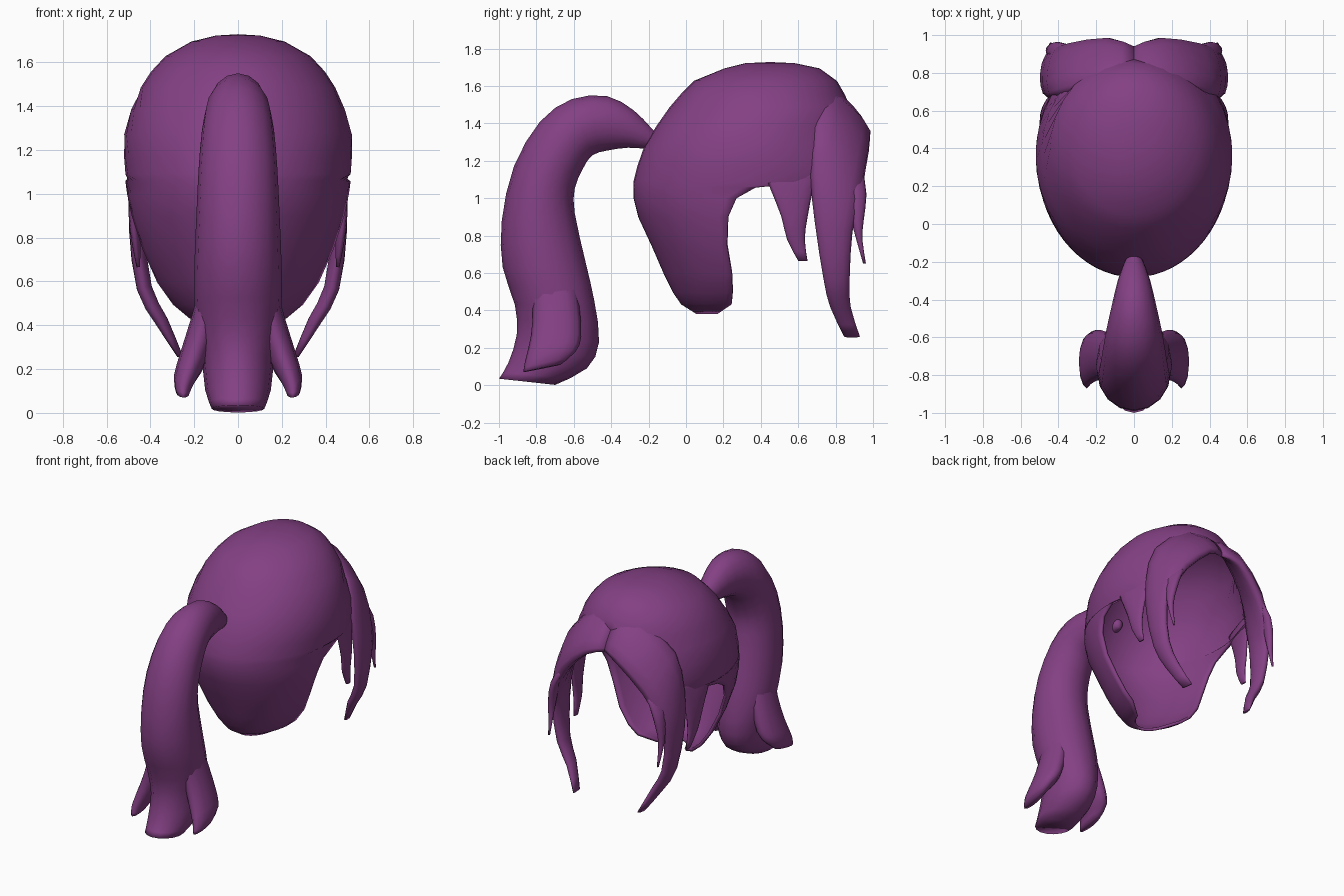
import bpy, bmesh, math
from mathutils import Vector

if "Cube" in bpy.data.objects:
    bpy.data.objects.remove(bpy.data.objects["Cube"])

purple = bpy.data.materials.new("purple hair")
purple.diffuse_color = (0.23, 0.052, 0.23, 1)
purple.use_nodes = True
purple.node_tree.nodes["Principled BSDF"].inputs["Base Color"].default_value = purple.diffuse_color


def finish(bm, name, mirror=False, shell=0):
    bmesh.ops.recalc_face_normals(bm, faces=bm.faces)
    me = bpy.data.meshes.new(name)
    bm.to_mesh(me)
    bm.free()
    me.materials.append(purple)
    for p in me.polygons:
        p.use_smooth = True
    ob = bpy.data.objects.new(name, me)
    bpy.context.collection.objects.link(ob)
    if shell:
        m = ob.modifiers.new("shell", 'SOLIDIFY')
        m.thickness, m.offset = shell, 0
    if mirror:
        m = ob.modifiers.new("mirror", 'MIRROR')
        m.use_mirror_merge = False
    return ob


def spline(vals, sub=2):
    """Catmull-Rom through a list of Vectors."""
    out = []
    for i in range(len(vals) - 1):
        a, b, c, d = (vals[max(0, min(len(vals) - 1, i + k))] for k in (-1, 0, 1, 2))
        for s in range(sub):
            t = s / sub
            out.append(0.5 * (2 * b + (c - a) * t + (2 * a - 5 * b + 4 * c - d) * t * t
                              + (3 * b - a - 3 * c + d) * t ** 3))
    return out + [vals[-1]]


def lock(name, rings, mirror=False, n=12):
    """Strand of hair lofted between two edge lines: (edge, edge, half thickness)."""
    e1 = spline([Vector(r[0]) for r in rings])
    e2 = spline([Vector(r[1]) for r in rings])
    th = [v.x for v in spline([Vector((r[2], 0, 0)) for r in rings])]
    mid = [(p + q) / 2 for p, q in zip(e1, e2)]
    bm = bmesh.new()
    loops = []
    for i, c in enumerate(mid):
        tan = mid[min(i + 1, len(mid) - 1)] - mid[max(i - 1, 0)]
        h = (e1[i] - e2[i]) / 2
        t = tan.cross(h).normalized() * th[i]
        loops.append([bm.verts.new(c + h * math.cos(2 * math.pi * k / n)
                                   + t * math.sin(2 * math.pi * k / n)) for k in range(n)])
    for a, b in zip(loops, loops[1:]):
        for k in range(n):
            bm.faces.new((a[k], a[(k + 1) % n], b[(k + 1) % n], b[k]))
    bm.faces.new(loops[0])
    bm.faces.new(loops[-1])
    return finish(bm, name, mirror)


# Scalp shell: z, half width, back y, front y, y where the rim is cut
levels = [
    (1.712, .10, .32, .58, 9), (1.685, .21, .21, .71, 9), (1.62, .325, .05, .80, 9),
    (1.55, .39, -.02, .84, 9), (1.48, .435, -.08, .87, 9), (1.38, .48, -.15, .90, .84),
    (1.27, .51, -.215, .94, .80), (1.17, .51, -.25, .97, .76), (1.09, .505, -.27, .98, .71),
    (1.06, .505, -.272, .97, .37), (1.0, .50, -.27, .96, .27), (.90, .485, -.245, .93, .225),
    (.75, .44, -.175, .87, .22), (.60, .37, -.11, .81, .245), (.50, .295, -.06, .72, .25),
    (.44, .22, -.02, .62, .245), (.39, .13, .06, .5, .17)]
bm = bmesh.new()
N = 32
rows = []
for z, a, back, front, rim in levels:
    yc, b = (back + front) / 2, (front - back) / 2
    lim = math.acos(max(-1, min(1, (yc - rim) / b)))
    row = []
    for i in range(N + 1):
        t = lim * (2 * i / N - 1)
        row.append(bm.verts.new((a * math.sin(t), yc - b * math.cos(t), z)))
    rows.append(row)
for r, s in zip(rows, rows[1:]):
    for i in range(N):
        bm.faces.new((r[i], r[i + 1], s[i + 1], s[i]))
crown = bm.verts.new((0, .45, 1.718))
for i in range(N):
    bm.faces.new((crown, rows[0][i + 1], rows[0][i]))
bmesh.ops.remove_doubles(bm, verts=bm.verts, dist=1e-4)
finish(bm, "scalp_hair", shell=.02)

# Swept fringe, parted in the middle
lock("fringe_lock", [
    ((0, .94, 1.37), (0, .77, 1.58), .03),
    ((.13, .985, 1.33), (.18, .74, 1.56), .05),
    ((.32, .96, 1.15), (.39, .68, 1.38), .06),
    ((.42, .93, .97), (.45, .665, 1.12), .05),
    ((.455, .89, .82), (.465, .69, .86), .038),
    ((.42, .875, .57), (.435, .735, .57), .035),
    ((.34, .88, .42), (.36, .77, .42), .03),
    ((.26, .93, .26), (.27, .845, .26), .012)], mirror=True)
lock("fringe_wisp", [
    ((.33, .945, 1.15), (.38, .84, 1.18), .02),
    ((.405, .965, 1.02), (.43, .86, 1.03), .03),
    ((.44, .95, .88), (.445, .885, .88), .025),
    ((.445, .943, .78), (.445, .91, .78), .018),
    ((.44, .962, .65), (.44, .947, .65), .006)], mirror=True)

# Sideburns, following the curve of the scalp at their roots
lock("sideburn", [
    ((.425, .71, 1.16), (.495, .42, 1.13), .012),
    ((.445, .68, 1.05), (.495, .455, 1.04), .02),
    ((.46, .65, .90), (.485, .51, .90), .024),
    ((.46, .635, .78), (.47, .54, .78), .02),
    ((.455, .65, .665), (.455, .60, .665), .008)], mirror=True)

# Ponytail: (outer y, z), (inner y, z), half width
tail = [
    ((-.14, 1.33), (-.15, 1.28), .02), ((-.19, 1.38), (-.21, 1.265), .05),
    ((-.28, 1.47), (-.31, 1.27), .085), ((-.42, 1.545), (-.42, 1.255), .115),
    ((-.61, 1.53), (-.50, 1.23), .145), ((-.78, 1.41), (-.55, 1.16), .165),
    ((-.92, 1.17), (-.595, 1.05), .18), ((-.985, .88), (-.595, .92), .19),
    ((-.98, .63), (-.535, .65), .20), ((-.915, .43), (-.49, .45), .195),
    ((-.905, .27), (-.465, .23), .165), ((-.95, .12), (-.53, .09), .15),
    ((-1.0, .035), (-.70, .002), .12)]
lock("ponytail", [((0, *o), (0, *i), w) for o, i, w in tail], n=16)

# Flared lock on each side of the ponytail tip
lock("ponytail_side_lock", [
    ((.10, -.84, .62), (.10, -.60, .62), .06),
    ((.15, -.82, .42), (.15, -.57, .42), .065),
    ((.20, -.83, .26), (.20, -.56, .26), .065),
    ((.245, -.86, .13), (.245, -.59, .18), .05),
    ((.25, -.87, .07), (.255, -.67, .11), .03)], mirror=True)
